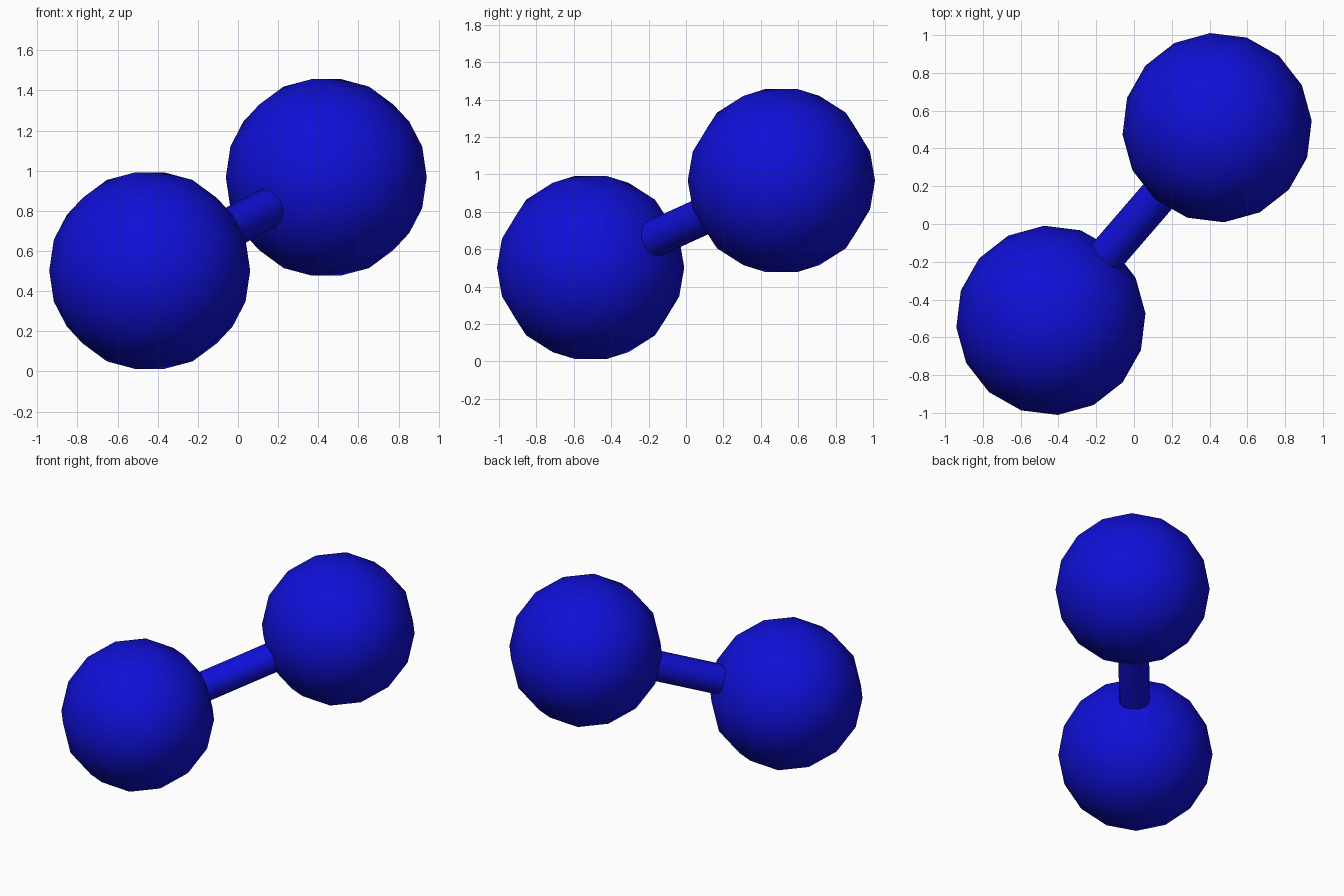
import bpy
from mathutils import Vector, Matrix

if "Cube" in bpy.data.objects:
    bpy.data.objects.remove(bpy.data.objects["Cube"])

BLUE = bpy.data.materials.new("blue")
BLUE.diffuse_color = (0.005, 0.005, 0.68, 1)
BLUE.use_nodes = True
BLUE.node_tree.nodes["Principled BSDF"].inputs["Base Color"].default_value = BLUE.diffuse_color

LOW = Vector((-0.44, -0.51, 0.502))
HIGH = Vector((0.44, 0.51, 0.967))
RADIUS = 0.502


def finish(name):
    ob = bpy.context.object
    ob.name = name
    ob.data.materials.append(BLUE)
    bpy.ops.object.shade_smooth_by_angle(angle=0.8)
    return ob


# Low-poly balls, their poles lying level and square to the rod
axis = HIGH - LOW
up = Vector((0, 0, 1))
pole = up.cross(axis).normalized()
turn = Matrix((up, pole.cross(up), pole)).transposed()
for name, centre in (("lower_ball", LOW), ("upper_ball", HIGH)):
    bpy.ops.mesh.primitive_uv_sphere_add(segments=14, ring_count=8, radius=RADIUS,
                                         location=centre, rotation=turn.to_euler())
    finish(name)

# Rod running between the ball centres
bpy.ops.mesh.primitive_cylinder_add(vertices=16, radius=0.1, depth=axis.length * 0.7,
                                    location=(LOW + HIGH) / 2,
                                    rotation=axis.to_track_quat('Z', 'Y').to_euler())
finish("connecting_rod")
